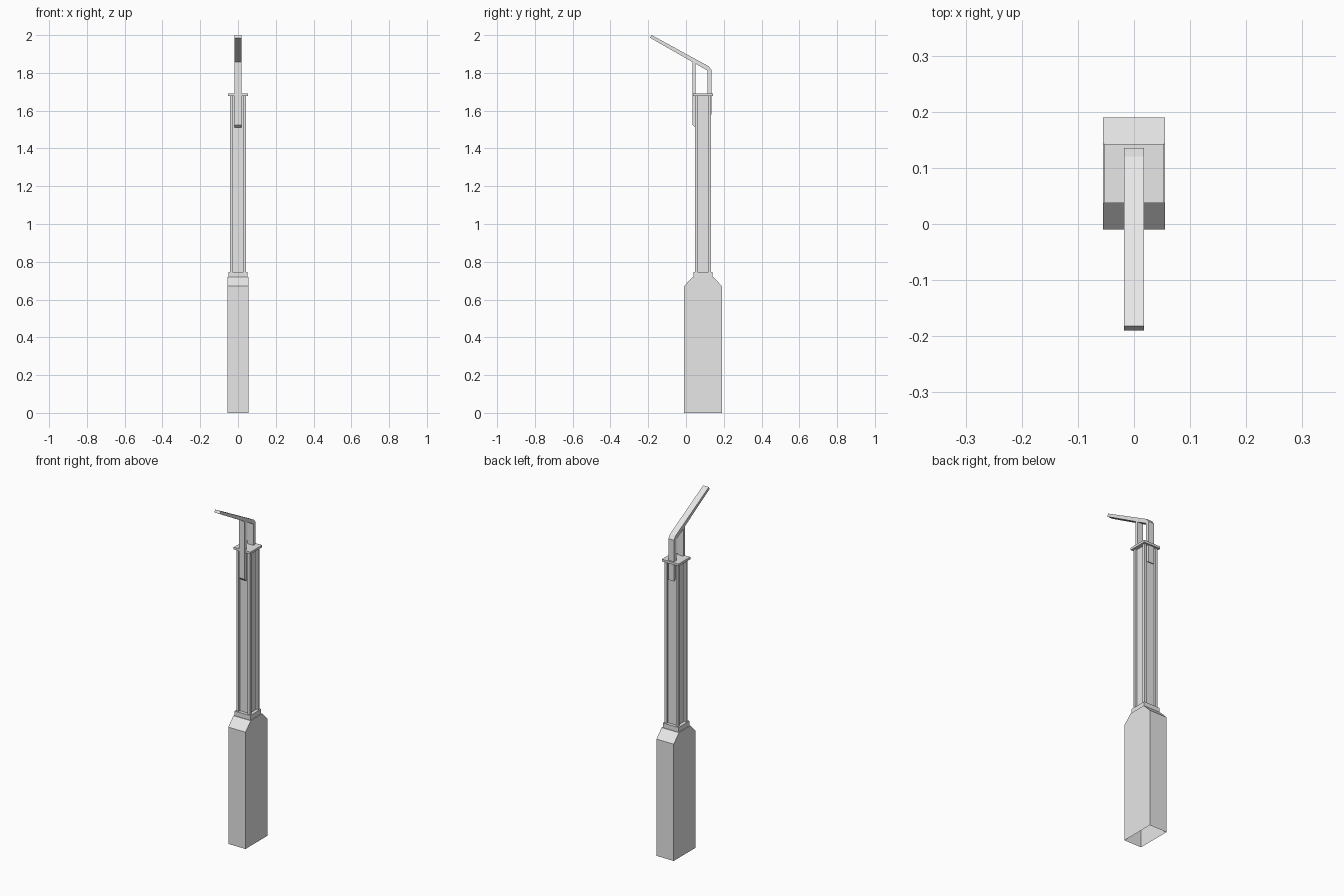
import bpy, bmesh

if "Cube" in bpy.data.objects:
    bpy.data.objects.remove(bpy.data.objects["Cube"], do_unlink=True)

grey = bpy.data.materials.new("plain grey")
grey.use_nodes = True
grey.diffuse_color = (0.8, 0.8, 0.8, 1)
grey.node_tree.nodes["Principled BSDF"].inputs["Base Color"].default_value = grey.diffuse_color

AXIS_Y = 0.09  # centre line of the column


def finish(name, bm):
    bmesh.ops.recalc_face_normals(bm, faces=bm.faces)
    mesh = bpy.data.meshes.new(name)
    bm.to_mesh(mesh)
    bm.free()
    mesh.materials.append(grey)
    obj = bpy.data.objects.new(name, mesh)
    bpy.context.collection.objects.link(obj)
    return obj


def box(name, x, y, z, half_x, half_y, height):
    """Box centred on x, y and rising from z."""
    bm = bmesh.new()
    bmesh.ops.create_cube(bm, size=1)
    for v in bm.verts:
        v.co = (x + v.co.x * 2 * half_x, y + v.co.y * 2 * half_y,
                z + (v.co.z + 0.5) * height)
    return finish(name, bm)


def side_profile(name, points, half_x, open_bottom=False):
    """Extrude a (y, z) outline evenly to both sides of x = 0."""
    bm = bmesh.new()
    face = bm.faces.new([bm.verts.new((-half_x, y, z)) for y, z in points])
    new = bmesh.ops.extrude_face_region(bm, geom=[face], use_keep_orig=True)
    moved = [g for g in new["geom"] if isinstance(g, bmesh.types.BMVert)]
    bmesh.ops.translate(bm, verts=moved, vec=(2 * half_x, 0, 0))
    bmesh.ops.recalc_face_normals(bm, faces=bm.faces)
    if open_bottom:
        low = [f for f in bm.faces if all(v.co.z < 0.001 for v in f.verts)]
        bmesh.ops.delete(bm, geom=low, context='FACES_ONLY')
    return finish(name, bm)


# Hollow base with sloping front and back shoulders
side_profile("base", [(-0.01, 0), (0.19, 0), (0.19, 0.672), (0.143, 0.72),
                      (0.037, 0.72), (-0.01, 0.672)], 0.055, True)
box("collar", 0, AXIS_Y, 0.72, 0.05, 0.05, 0.027)

# Column: recessed core between four corner posts
box("column_core", 0, AXIS_Y, 0.747, 0.031, 0.031, 0.932)
for sx, side in ((-1, "right"), (1, "left")):
    for sy, end in ((-1, "front"), (1, "back")):
        box(f"{end}_{side}_post", sx * 0.036, AXIS_Y + sy * 0.036,
            0.747, 0.007, 0.007, 0.932)
box("column_cap", 0, AXIS_Y, 1.677, 0.053, 0.053, 0.013)

# Bent lamp arm: back leg, clipped elbow and rising arm
side_profile("lamp_arm", [(0.114, 1.59), (0.135, 1.578), (0.135, 1.815),
                          (0.12, 1.835), (-0.182, 2.0), (-0.19, 1.986),
                          (0.114, 1.812)], 0.018)

# Front leg carrying the arm, with a slanted foot
side_profile("front_leg", [(0.034, 1.525), (0.05, 1.51), (0.05, 1.852),
                           (0.034, 1.862)], 0.018)
